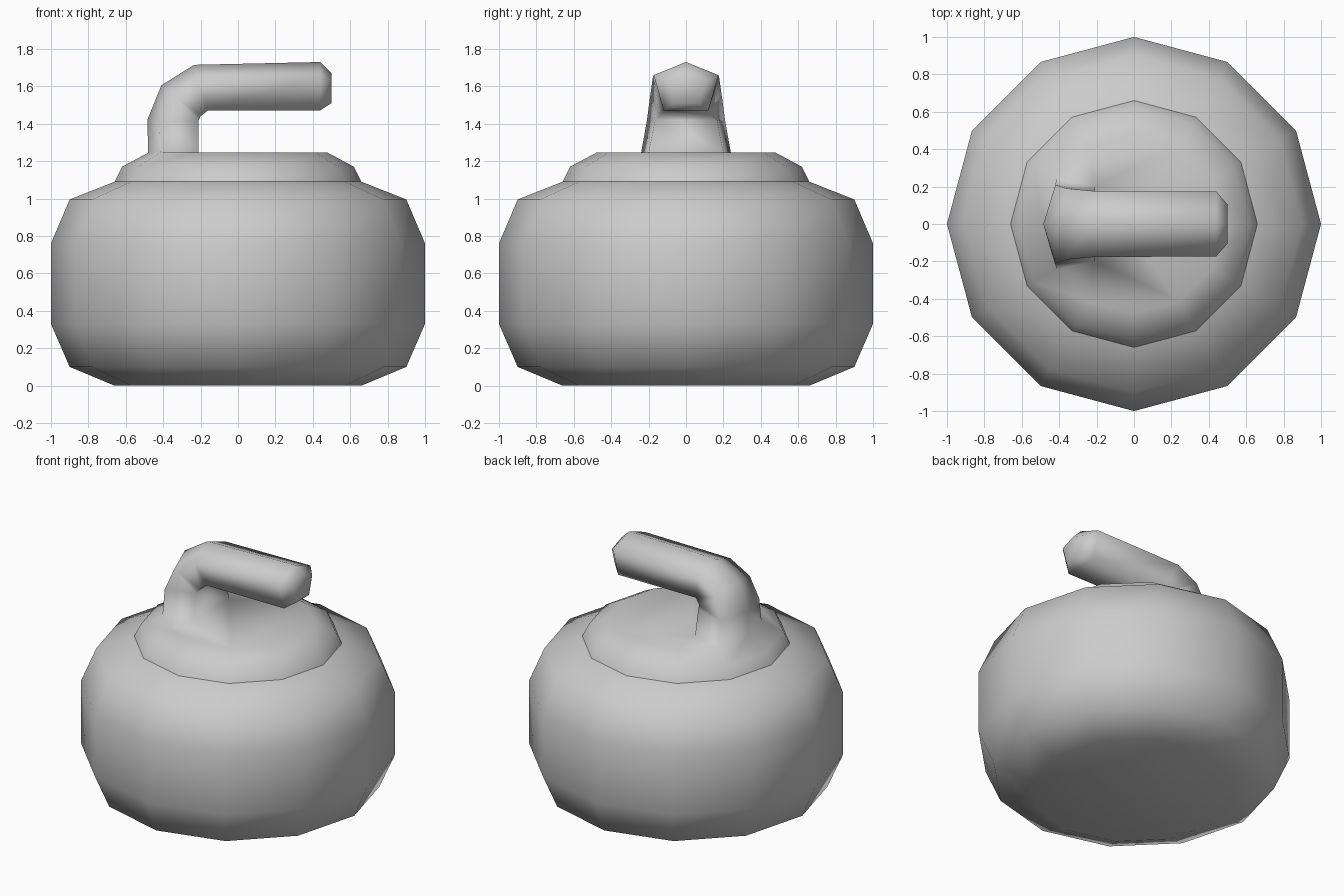
import bpy, bmesh, math

if "Cube" in bpy.data.objects:
    bpy.data.objects.remove(bpy.data.objects["Cube"])

N = 12


def ring(bm, r, z):
    return [bm.verts.new((r * math.cos(i * math.tau / N), r * math.sin(i * math.tau / N), z))
            for i in range(N)]


def bridge(bm, a, b):
    n = len(a)
    for i in range(n):
        j = (i + 1) % n
        bm.faces.new((a[i], a[j], b[j], b[i]))


def skin(bm, rings):
    for a, b in zip(rings, rings[1:]):
        bridge(bm, a, b)


def finish(bm, name):
    bmesh.ops.recalc_face_normals(bm, faces=bm.faces[:])
    for f in bm.faces:
        f.smooth = True
    me = bpy.data.meshes.new(name)
    bm.to_mesh(me)
    bm.free()
    ob = bpy.data.objects.new(name, me)
    bpy.context.collection.objects.link(ob)
    return ob


# Heavy stone body: lathed 12-sided profile
bm = bmesh.new()
body = [ring(bm, r, z) for r, z in
        [(0.66, 0), (0.9, 0.1), (1, 0.33), (1, 0.76), (0.9, 0.995), (0.66, 1.09)]]
skin(bm, body)
bm.faces.new(body[0][::-1])
finish(bm, "stone_body")

# Lid with the handle extruded from the edge of its top face
bm = bmesh.new()
lid = [ring(bm, r, z) for r, z in [(0.66, 1.09), (0.62, 1.17), (0.48, 1.245)]]
skin(bm, lid)
top = lid[-1]

# Handle root shares three rim corners of the lid
inner_l = bm.verts.new((-0.21, 0.2, 1.245))
inner_r = bm.verts.new((-0.21, -0.2, 1.245))
root = [top[6], top[5], inner_l, inner_r, top[7]]
bm.faces.new(top[7:] + top[:6] + [inner_l, inner_r])

# Five-sided handle sections: ridge (x, z), shoulder (x, y, z), underside (x, y, z)
sections = [
    ((-0.485, 1.42), (-0.42, 0.21, 1.41), (-0.21, 0.165, 1.42)),
    ((-0.41, 1.605), (-0.36, 0.19, 1.56), (-0.2, 0.14, 1.44)),
    ((-0.235, 1.715), (-0.22, 0.177, 1.65), (-0.16, 0.12, 1.472)),
    ((0.44, 1.73), (0.44, 0.173, 1.66), (0.44, 0.12, 1.472)),
    ((0.5, 1.67), (0.5, 0.105, 1.63), (0.5, 0.07, 1.51)),
]
rings = [root]
for (rx, rz), (sx, sy, sz), (ux, uy, uz) in sections:
    rings.append([bm.verts.new(c) for c in
                  [(rx, 0, rz), (sx, sy, sz), (ux, uy, uz), (ux, -uy, uz), (sx, -sy, sz)]])
skin(bm, rings)
bm.faces.new(rings[-1])
finish(bm, "lid_and_handle")
